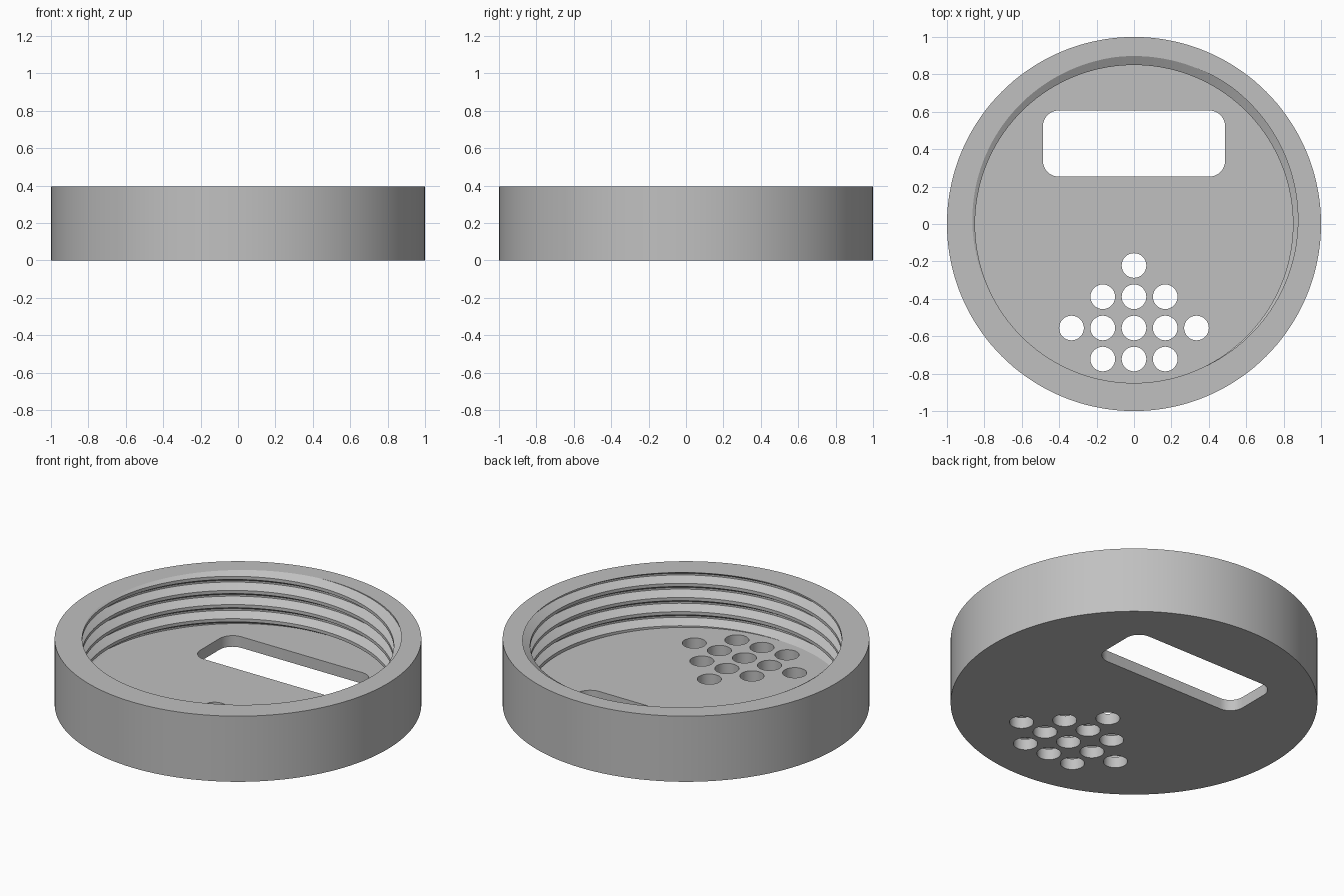
import bpy, bmesh, math

if "Cube" in bpy.data.objects:
    bpy.data.objects.remove(bpy.data.objects["Cube"])

N = 144                      # segments around the lid
TOP, FLOOR = 0.395, 0.067    # rim height and floor thickness
R_OUT, R_MIN, R_MAJ = 1.0, 0.85, 0.898
PITCH, START = 0.085, math.radians(75)

# Thread cross-section over one pitch, centred on the groove: (height, radius)
GROOVE = [(-0.033, R_MIN), (-0.005, R_MAJ), (0.005, R_MAJ), (0.033, R_MIN)]


def polar(r, a, z):
    return (r * math.cos(a), r * math.sin(a), z)


def thread_radius(z, a):
    """Inner wall radius at height z and angle a."""
    h = (z - TOP - PITCH * (a - START) / math.tau + PITCH / 2) % PITCH - PITCH / 2
    t = (0.033 - abs(h)) / 0.028
    return R_MIN + (R_MAJ - R_MIN) * max(0.0, min(1.0, t))


def make_object(name, bm):
    bmesh.ops.recalc_face_normals(bm, faces=bm.faces)
    mesh = bpy.data.meshes.new(name)
    bm.to_mesh(mesh)
    bm.free()
    obj = bpy.data.objects.new(name, mesh)
    bpy.context.collection.objects.link(obj)
    return obj


def add_prism(bm, points, z0, z1):
    low = [bm.verts.new((x, y, z0)) for x, y in points]
    high = [bm.verts.new((x, y, z1)) for x, y in points]
    bm.faces.new(low[::-1])
    bm.faces.new(high)
    n = len(points)
    for i in range(n):
        j = (i + 1) % n
        bm.faces.new((low[i], low[j], high[j], high[i]))


# Lid body: base, outer wall, rim and helical internal thread
bm = bmesh.new()
columns = []
for s in range(N + 1):
    a = math.tau * s / N
    col = [polar(R_OUT, a, 0), polar(R_OUT, a, TOP), polar(thread_radius(TOP, a), a, TOP)]
    for k in range(1, -7, -1):
        for h, _ in reversed(GROOVE):
            z = TOP + h + PITCH * (k + (a - START) / math.tau)
            inside = FLOOR < z < TOP
            z = max(FLOOR, min(TOP, z))
            r = R_MIN + (R_MAJ - R_MIN) * (abs(h) < 0.01) if inside else thread_radius(z, a)
            col.append(polar(r, a, z))
    col.append(polar(thread_radius(FLOOR, a), a, FLOOR))
    columns.append([bm.verts.new(p) for p in col])
for c, d in zip(columns, columns[1:]):
    for i in range(len(c) - 1):
        bm.faces.new((c[i], d[i], d[i + 1], c[i + 1]))
bm.faces.new([c[0] for c in columns[:N]])
bm.faces.new([c[-1] for c in columns[:N]])
bmesh.ops.remove_doubles(bm, verts=bm.verts, dist=0.0002)
lid = make_object("threaded_lid", bm)

# Cutter: rounded pouring slot and the sprinkle holes
bm = bmesh.new()
HX, HY, CR, CY = 0.487, 0.177, 0.085, 0.43
slot = []
for q, (sx, sy) in enumerate([(1, 1), (-1, 1), (-1, -1), (1, -1)]):
    for i in range(9):
        a = math.pi / 2 * (q + i / 8)
        slot.append((sx * (HX - CR) + CR * math.cos(a),
                     CY + sy * (HY - CR) + CR * math.sin(a)))
add_prism(bm, slot, -0.1, 0.2)
for y, reach in [(-0.222, 0), (-0.389, 1), (-0.556, 2), (-0.722, 1)]:
    for i in range(-reach, reach + 1):
        add_prism(bm, [(i * 0.167 + 0.066 * math.cos(math.tau * t / 32),
                        y + 0.066 * math.sin(math.tau * t / 32)) for t in range(32)], -0.1, 0.2)
cutter = make_object("opening_cutter", bm)
cutter.hide_render = True

mod = lid.modifiers.new("openings", 'BOOLEAN')
mod.operation = 'DIFFERENCE'
mod.solver = 'EXACT'
mod.object = cutter
bpy.context.view_layer.objects.active = lid
lid.select_set(True)
bpy.ops.object.modifier_apply(modifier=mod.name)
bpy.data.objects.remove(cutter)

# Single grey plastic colour
grey = bpy.data.materials.new("grey_plastic")
grey.diffuse_color = (0.53, 0.53, 0.53, 1)
grey.use_nodes = True
grey.node_tree.nodes["Principled BSDF"].inputs["Base Color"].default_value = grey.diffuse_color
lid.data.materials.clear()
lid.data.materials.append(grey)
bpy.ops.object.shade_smooth_by_angle(angle=math.radians(25))
